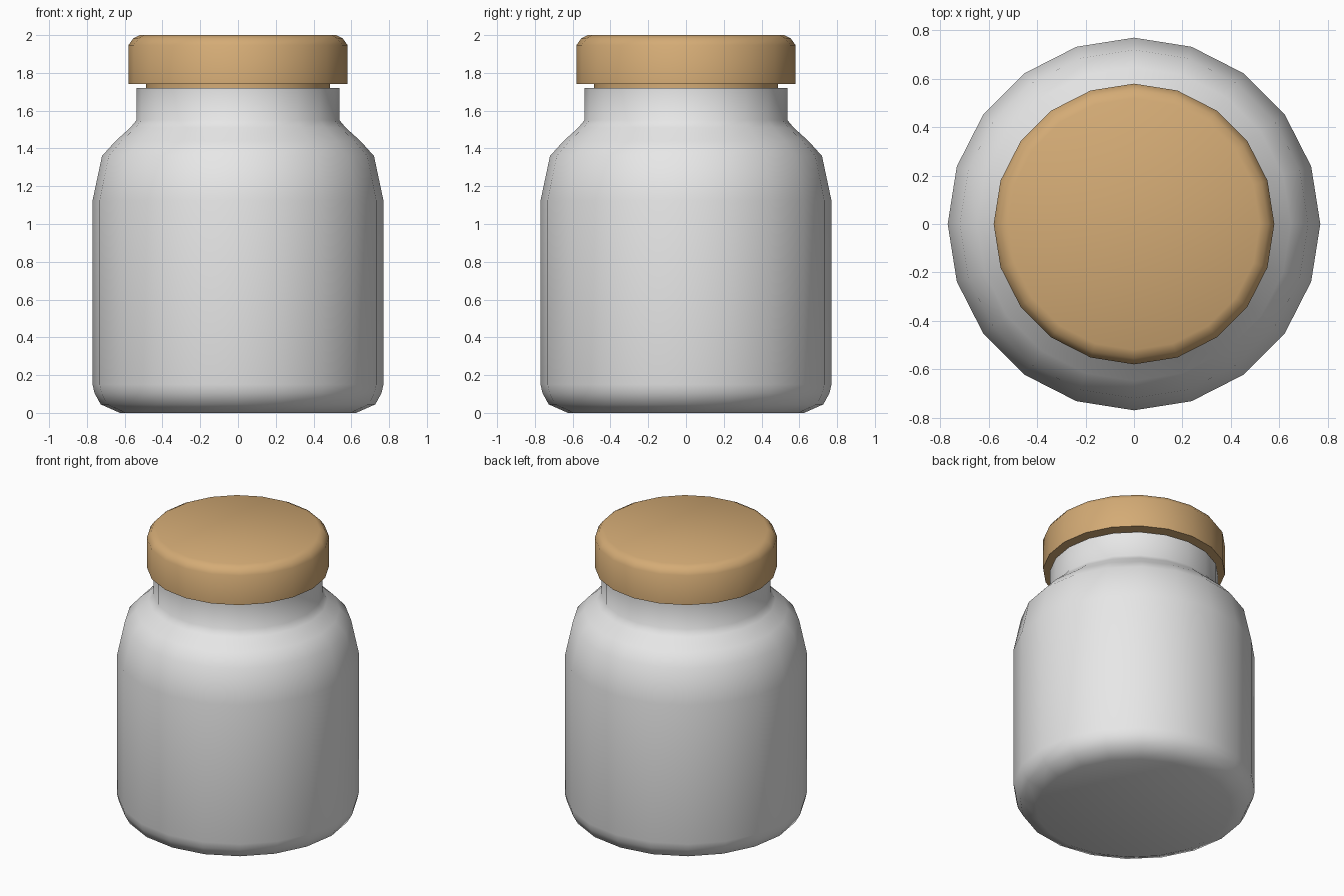
import bpy, bmesh, math
from mathutils import Matrix

SIDES = 20

cube = bpy.data.objects.get("Cube")
if cube:
    bpy.data.objects.remove(cube, do_unlink=True)


def material(name, rgb):
    mat = bpy.data.materials.new(name)
    mat.use_nodes = True
    mat.diffuse_color = (*rgb, 1)
    bsdf = mat.node_tree.nodes["Principled BSDF"]
    bsdf.inputs["Base Color"].default_value = (*rgb, 1)
    bsdf.inputs["Roughness"].default_value = 0.6
    return mat


def turned(name, profile, mat, angle):
    """Closed solid of revolution from (radius, height) pairs, bottom to top."""
    bm = bmesh.new()
    rings = []
    for r, z in profile:
        ring = bmesh.ops.create_circle(bm, segments=SIDES, radius=r,
                                       matrix=Matrix.Translation((0, 0, z)))
        rings.append(ring["verts"])
    for low, high in zip(rings, rings[1:]):
        for i in range(SIDES):
            j = (i + 1) % SIDES
            bm.faces.new((low[i], low[j], high[j], high[i]))
    bm.faces.new(rings[0])
    bm.faces.new(rings[-1])
    bmesh.ops.recalc_face_normals(bm, faces=bm.faces)
    mesh = bpy.data.meshes.new(name)
    bm.to_mesh(mesh)
    bm.free()
    mesh.materials.append(mat)
    obj = bpy.data.objects.new(name, mesh)
    bpy.context.collection.objects.link(obj)
    bpy.ops.object.select_all(action="DESELECT")
    obj.select_set(True)
    bpy.context.view_layer.objects.active = obj
    bpy.ops.object.shade_smooth_by_angle(angle=math.radians(angle))
    return obj


jar_grey = material("pale grey", (0.8, 0.8, 0.8))
cork_tan = material("cork tan", (0.66, 0.41, 0.18))

# Jar: rounded base, straight wall, curved shoulder, upright neck
turned("jar_body", [(0.625, 0), (0.727, 0.045), (0.76, 0.105), (0.77, 0.15),
                    (0.77, 1.125), (0.72, 1.36), (0.648, 1.44),
                    (0.57, 1.51), (0.537, 1.55), (0.537, 1.72)], jar_grey, 60)

# Stopper seated in the neck, under the lid
turned("lid_plug", [(0.487, 1.715), (0.487, 1.745)], cork_tan, 30)

# Lid with a rounded upper edge
turned("lid", [(0.58, 1.74), (0.58, 1.947), (0.555, 1.982), (0.52, 2)],
       cork_tan, 40)
